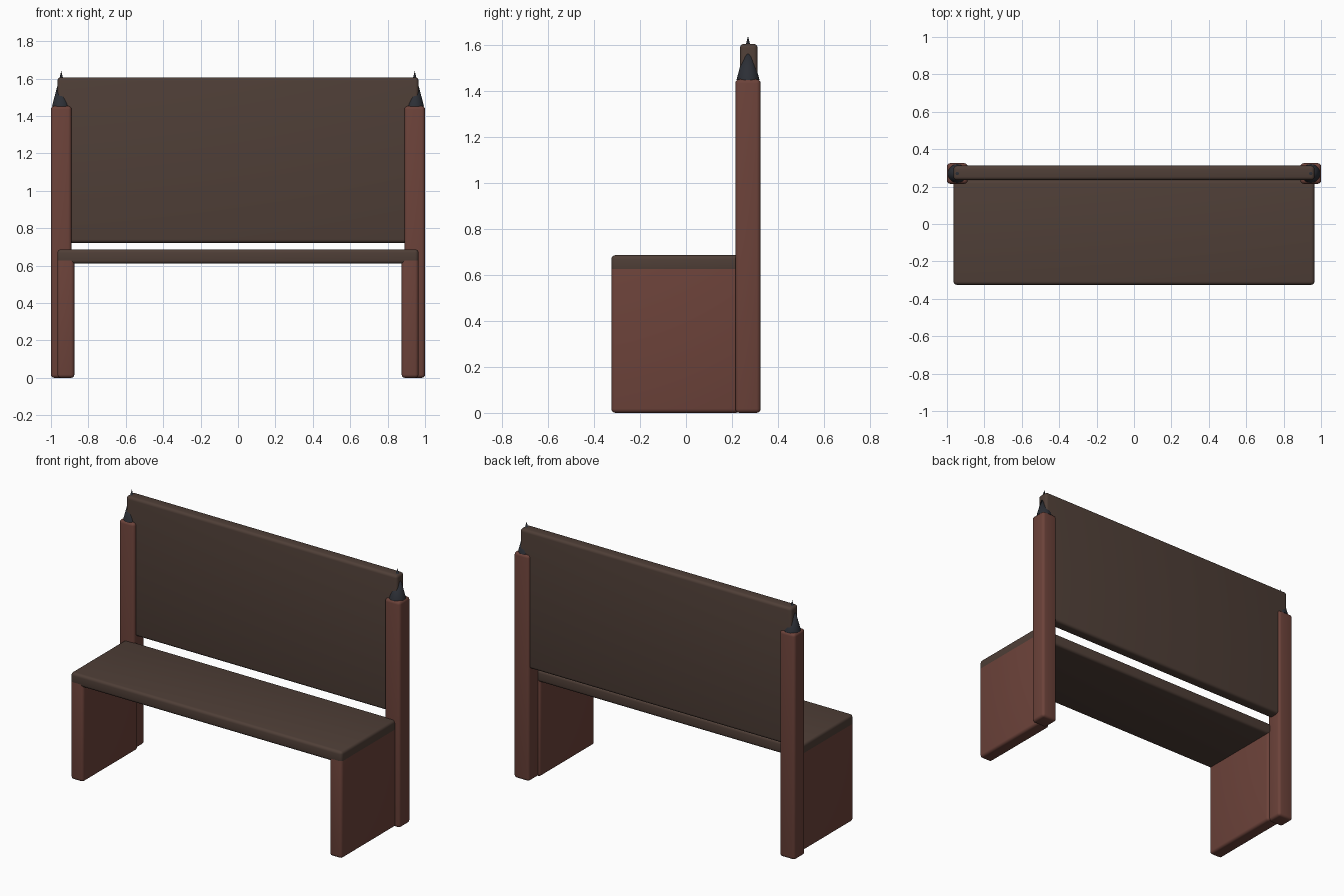
import bpy
import math

if "Cube" in bpy.data.objects:
    bpy.data.objects.remove(bpy.data.objects["Cube"])


def material(name, rgb):
    m = bpy.data.materials.new(name)
    m.diffuse_color = (*rgb, 1.0)
    m.use_nodes = True
    m.node_tree.nodes["Principled BSDF"].inputs["Base Color"].default_value = m.diffuse_color
    return m


RED_WOOD = material("red_wood", (0.15, 0.055, 0.042))
DARK_WOOD = material("dark_wood", (0.078, 0.049, 0.038))
IRON = material("iron", (0.025, 0.028, 0.036))


def finish(ob, name, mat):
    ob.name = name
    ob.data.materials.append(mat)
    bpy.ops.object.shade_smooth_by_angle(angle=math.radians(35))
    return ob


def board(name, lo, hi, mat, radius=0.018):
    """Box between two corners with rounded edges."""
    centre = [(a + b) / 2 for a, b in zip(lo, hi)]
    bpy.ops.mesh.primitive_cube_add(size=1, location=centre)
    ob = bpy.context.object
    ob.scale = [b - a for a, b in zip(lo, hi)]
    bpy.ops.object.transform_apply(location=False, rotation=False, scale=True)
    bev = ob.modifiers.new("rounded_edges", "BEVEL")
    bev.width = radius
    bev.segments = 4
    bpy.ops.object.modifier_apply(modifier=bev.name)
    return finish(ob, name, mat)


# Seat and backrest boards
board("seat", (-0.965, -0.325, 0.61), (0.965, 0.235, 0.687), DARK_WOOD)
board("backrest", (-0.965, 0.235, 0.722), (0.965, 0.312, 1.607), DARK_WOOD)

# Side panel, rear post and spiked finial at each end
for side, s in (("left", -1), ("right", 1)):
    def span(a, b):
        return sorted((s * a, s * b))

    x0, x1 = span(0.875, 0.965)
    board(side + "_side_panel", (x0, -0.325, 0), (x1, 0.235, 0.645), RED_WOOD)
    x0, x1 = span(0.89, 1.0)
    board(side + "_rear_post", (x0, 0.215, 0), (x1, 0.325, 1.453), RED_WOOD)
    bpy.ops.mesh.primitive_cone_add(vertices=32, radius1=0.05, radius2=0,
                                    depth=0.19, location=(s * 0.945, 0.27, 1.545))
    finish(bpy.context.object, side + "_post_spike", IRON)
